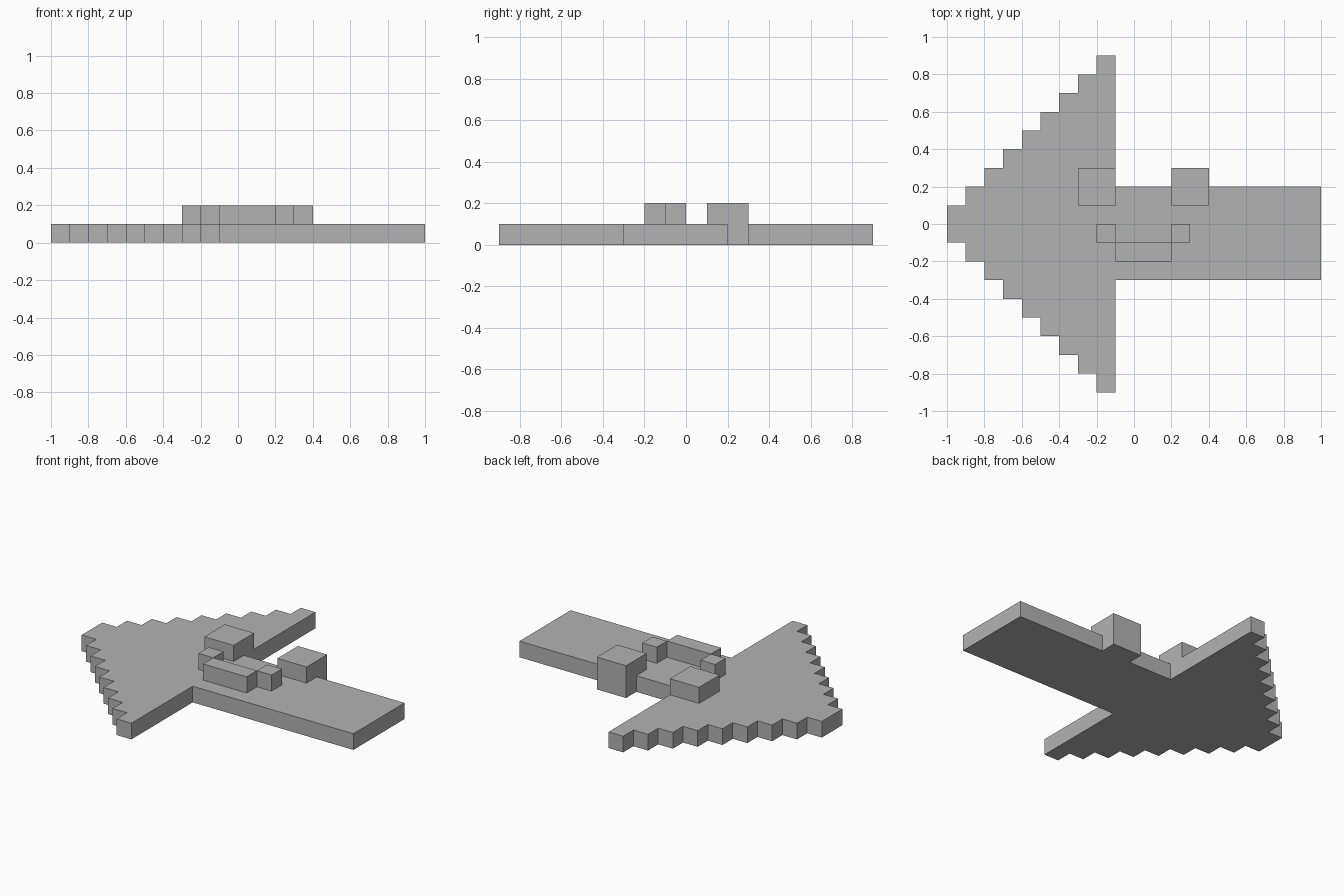
import bpy
import bmesh
from mathutils import Matrix

cube = bpy.data.objects.get("Cube")
if cube:
    bpy.data.objects.remove(cube, do_unlink=True)

U = 0.1  # one block

grey = bpy.data.materials.new("plain grey")
grey.use_nodes = True
colour = (0.45, 0.45, 0.45, 1)
grey.diffuse_color = colour
grey.node_tree.nodes["Principled BSDF"].inputs["Base Color"].default_value = colour


def extrude(name, points, low, high, matrix=Matrix()):
    """Extrude an outline, given in blocks, from low to high."""
    bm = bmesh.new()
    face = bm.faces.new([bm.verts.new((x, y, low)) for x, y in points])
    result = bmesh.ops.extrude_face_region(bm, geom=[face], use_keep_orig=True)
    top = [v for v in result["geom"] if isinstance(v, bmesh.types.BMVert)]
    bmesh.ops.translate(bm, verts=top, vec=(0, 0, high - low))
    bm.transform(Matrix.Scale(U, 4) @ matrix)
    bmesh.ops.recalc_face_normals(bm, faces=bm.faces)
    mesh = bpy.data.meshes.new(name)
    bm.to_mesh(mesh)
    bm.free()
    mesh.materials.append(grey)
    obj = bpy.data.objects.new(name, mesh)
    bpy.context.collection.objects.link(obj)


def block(name, x0, x1, y0, y1):
    """Raised block standing on the plate."""
    extrude(name, [(x0, y0), (x1, y0), (x1, y1), (x0, y1)], 1, 2)


# Arrow plate: stepped head pointing to -x and a straight shaft
steps = []
for i in range(9):
    steps += [(i - 10, i + 1), (i - 9, i + 1)]
lower = [(x, -y) for x, y in steps]
shaft = [(-1, -3), (10, -3), (10, 2), (-1, 2)]
extrude("arrow_plate", lower + shaft + steps[::-1], 0, 1)

# Eyes; the left one hangs over the shaft edge down to the ground
block("right_eye", -3, -1, 1, 3)
profile = [(1, 1), (2, 1), (2, 0), (3, 0), (3, 2), (1, 2)]
yz_to_x = Matrix(((0, 0, 1, 0), (1, 0, 0, 0), (0, 1, 0, 0), (0, 0, 0, 1)))
extrude("left_eye", profile, 2, 4, yz_to_x)

# Smile
block("mouth", -1, 2, -2, -1)
block("mouth_corner_right", -2, -1, -1, 0)
block("mouth_corner_left", 2, 3, -1, 0)
